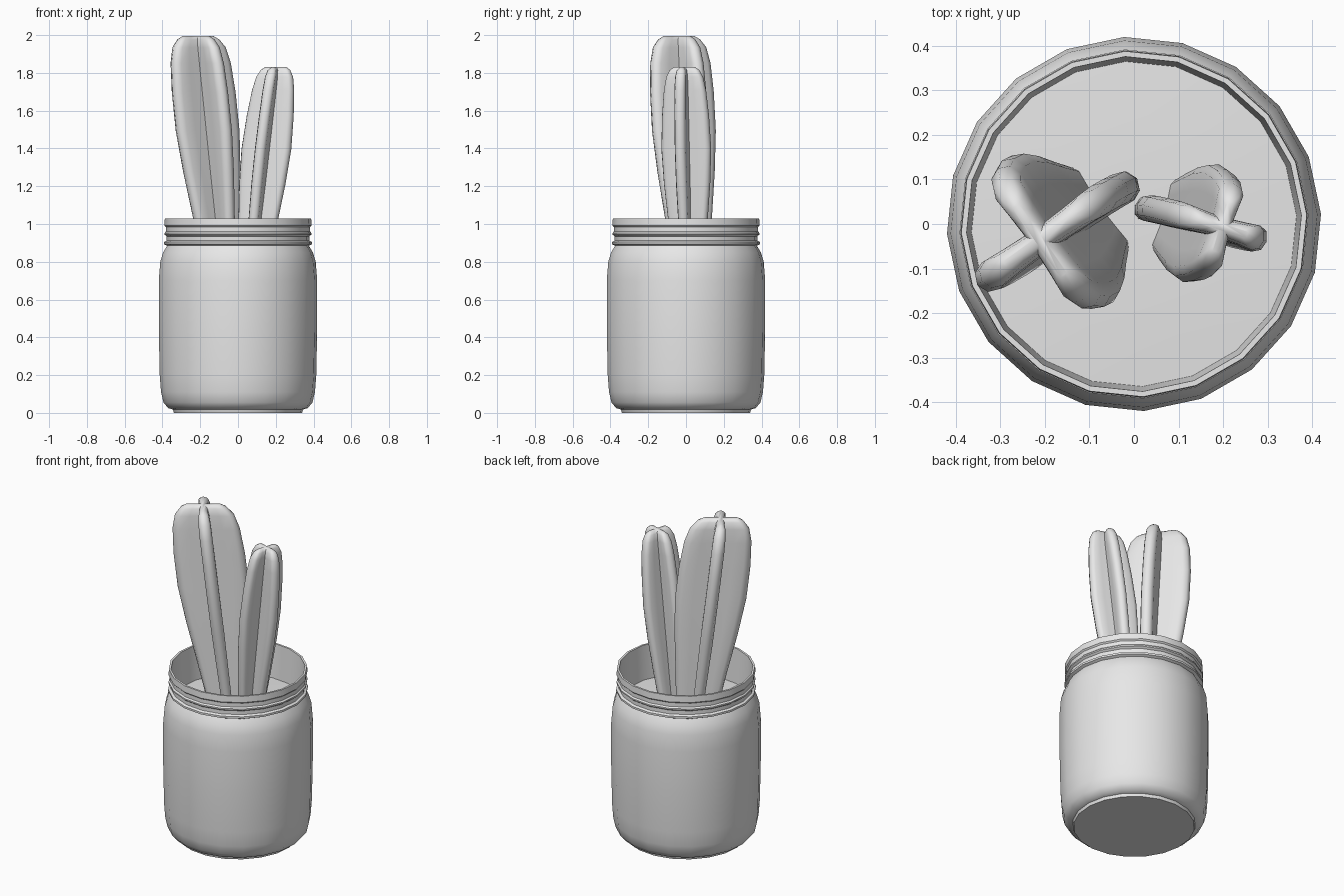
import bpy, bmesh
from math import sin, cos, radians, tau
from mathutils import Vector

cube = bpy.data.objects.get("Cube")
if cube:
    bpy.data.objects.remove(cube, do_unlink=True)

grey = bpy.data.materials.new("plain_grey")
grey.use_nodes = True
grey.diffuse_color = (0.8, 0.8, 0.8, 1)
grey.node_tree.nodes["Principled BSDF"].inputs["Base Color"].default_value = (0.8, 0.8, 0.8, 1)


def loft(name, rings, cap_bottom, cap_top, angle):
    """Skin a stack of equal point rings into one smooth object."""
    bm = bmesh.new()
    loops = [[bm.verts.new(p) for p in ring] for ring in rings]
    for low, high in zip(loops, loops[1:]):
        for i in range(len(low)):
            j = (i + 1) % len(low)
            bm.faces.new((low[i], low[j], high[j], high[i]))
    if cap_bottom:
        bm.faces.new(loops[0][::-1])
    if cap_top:
        bm.faces.new(loops[-1])
    mesh = bpy.data.meshes.new(name)
    bm.to_mesh(mesh)
    bm.free()
    mesh.materials.append(grey)
    obj = bpy.data.objects.new(name, mesh)
    bpy.context.collection.objects.link(obj)
    bpy.ops.object.select_all(action='DESELECT')
    obj.select_set(True)
    bpy.context.view_layer.objects.active = obj
    bpy.ops.object.shade_smooth_by_angle(angle=radians(angle))
    return obj


def circle(r, z, sides=20):
    turn = radians(3)
    return [(r * cos(turn + tau * i / sides), r * sin(turn + tau * i / sides), z)
            for i in range(sides)]


# Jar: rounded body, threaded neck, open rim and inner wall
body = [(.34, 0), (.345, .018), (.37, .025), (.395, .055), (.408, .11), (.415, .2),
        (.42, .45), (.42, .7), (.412, .8), (.397, .85), (.376, .885)]
thread = [(.392, .893), (.392, .905), (.378, .912), (.378, .935), (.39, .944),
          (.39, .952), (.382, .96), (.382, .984), (.39, .992)]
rim = [(.388, 1.03), (.376, 1.03), (.364, .8)]
loft("jar", [circle(r, z) for r, z in body + thread + rim], True, False, 35)

# Soil: gently domed disc inside the jar
loft("soil", [circle(r, z) for r, z in [(.366, .82), (.25, .826), (.1, .83)]], False, True, 60)


def cactus(name, base, top, turn, stations, half, core):
    """Leaning stem with four ribs; stations give height share, reach, thickness share."""
    base, top = Vector(base), Vector(top)
    section = [(.5, -.9), (.8, -1), (.94, -.72), (1, 0), (.94, .72), (.8, 1), (.5, .9)]
    rings = []
    for share, reach, thick in stations:
        centre = base.lerp(top, share)
        ring = []
        for k in range(4):
            a = radians(turn + 90 * k)
            out, side = Vector((cos(a), sin(a), 0)), Vector((-sin(a), cos(a), 0))
            for u, v in section:
                ring.append(centre + out * reach * u + side * half * thick * v)
            # Valley between neighbouring ribs
            b = a + radians(45)
            ring.append(centre + Vector((cos(b), sin(b), 0)) * core * thick)
        rings.append(ring)
    return loft(name, rings, True, True, 60)


# Tall cactus leaning left
cactus("tall_cactus", (-.09, .025, .8), (-.212, -.037, 1.995), 35,
       [(0, .115, .8), (.2, .145, .9), (.4, .178, 1), (.58, .2, 1), (.75, .2, 1),
        (.88, .188, 1), (.95, .165, .95), (.985, .13, .75), (1, .1, .3)], .036, .042)

# Short cactus leaning right
cactus("short_cactus", (.082, .015, .8), (.2, -.008, 1.83), 73,
       [(0, .085, .8), (.2, .108, .9), (.4, .128, 1), (.58, .138, 1), (.75, .13, 1),
        (.88, .117, 1), (.95, .102, .95), (.985, .082, .75), (1, .06, .3)], .03, .035)
